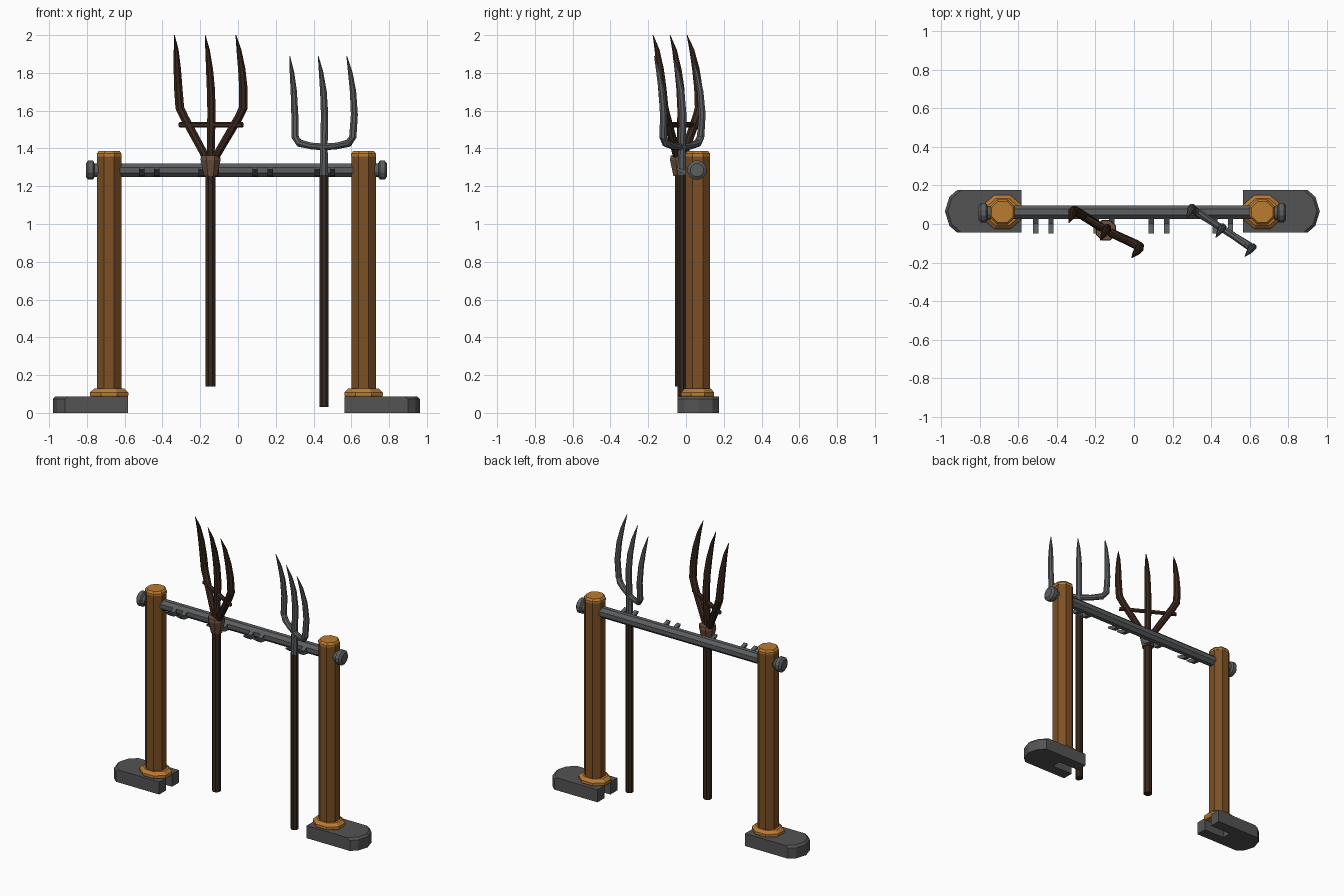
import bpy, bmesh, math
from mathutils import Vector, Matrix

if "Cube" in bpy.data.objects:
    bpy.data.objects.remove(bpy.data.objects["Cube"])


def mat(name, c):
    m = bpy.data.materials.new(name)
    m.diffuse_color = (*c, 1)
    m.use_nodes = True
    m.node_tree.nodes["Principled BSDF"].inputs["Base Color"].default_value = m.diffuse_color
    return m


STONE = mat("dark grey stone", (0.088, 0.088, 0.088))
WOOD = mat("brown wood", (0.205, 0.08, 0.018))
ORANGE = mat("orange end grain", (0.50, 0.20, 0.032))
STEEL = mat("grey steel", (0.105, 0.11, 0.115))
HANDLE = mat("dark handle wood", (0.038, 0.021, 0.013))
BRONZE = mat("dark brown iron", (0.042, 0.02, 0.012))
SOCKET = mat("dull brown socket", (0.15, 0.078, 0.048))


def finish(bm, name, material):
    bmesh.ops.recalc_face_normals(bm, faces=bm.faces)
    me = bpy.data.meshes.new(name)
    bm.to_mesh(me)
    bm.free()
    me.materials.append(material)
    ob = bpy.data.objects.new(name, me)
    bpy.context.collection.objects.link(ob)
    return ob


def tube(name, pts, radii, material, sides=8, ref=(0, 1, 0)):
    """Sweep a polygon along points, one radius per point."""
    bm = bmesh.new()
    pts = [Vector(p) for p in pts]
    rings = []
    for i, p in enumerate(pts):
        t = (pts[min(i + 1, len(pts) - 1)] - pts[max(i - 1, 0)]).normalized()
        u = Vector(ref).cross(t).normalized()
        v = t.cross(u)
        ring = []
        for k in range(sides):
            a = 2 * math.pi * (k + 0.5) / sides
            ring.append(bm.verts.new(p + radii[i] * (math.cos(a) * u + math.sin(a) * v)))
        rings.append(ring)
    for a, b in zip(rings, rings[1:]):
        for k in range(sides):
            j = (k + 1) % sides
            bm.faces.new((a[k], a[j], b[j], b[k]))
    bm.faces.new(rings[0])
    bm.faces.new(rings[-1])
    return finish(bm, name, material)


def lathe(name, x, y, profile, material, sides=8):
    """Upright turned part from (radius, z) pairs."""
    return tube(name, [(x, y, z) for r, z in profile], [r for r, z in profile], material, sides)


def prism(name, outline, vec, material):
    bm = bmesh.new()
    f = bm.faces.new([bm.verts.new(p) for p in outline])
    r = bmesh.ops.extrude_face_region(bm, geom=[f])
    bmesh.ops.translate(bm, vec=vec, verts=[g for g in r["geom"] if isinstance(g, bmesh.types.BMVert)])
    return finish(bm, name, material)


PY, PZ = 0.062, 1.285   # post / rail axis

for side, s, px in (("left", -1, -0.682), ("right", 1, 0.665)):
    # slotted foot: square inner end, rounded outer end
    half = [(0.05, 0.033), (-0.11, 0.033), (-0.11, 0.11), (0.225, 0.11), (0.265, 0.075), (0.288, 0.0)]
    loop = half + [(x, -y) for x, y in reversed(half[:-1])]
    foot = prism(side + "_foot", [(px + s * (x + 0.01), PY + 0.004 + y, 0) for x, y in loop],
                 (0, 0, 0.088), STONE)
    bm = bmesh.new()
    bm.from_mesh(foot.data)
    rim = [e for e in bm.edges if all(v.co.z > 0.08 and s * (v.co.x - px) > 0.2 for v in e.verts)]
    bmesh.ops.bevel(bm, geom=rim, offset=0.014, segments=1, affect='EDGES')
    bm.to_mesh(foot.data)
    bm.free()
    # post with collar and cap
    lathe(side + "_post", px, PY, [(0.07, 0.1), (0.07, 1.36)], WOOD)
    lathe(side + "_cap", px, PY, [(0.071, 1.358), (0.071, 1.372), (0.06, 1.386)], ORANGE)
    collar = lathe(side + "_collar", px, PY, [(0.1, 0.078), (0.11, 0.092), (0.11, 0.108), (0.088, 0.128)], ORANGE)
    for v in collar.data.vertices:
        v.co.y = PY + (v.co.y - PY) * 0.86
    # rail end knob
    tube(side + "_knob", [(px + s * d, PY - 0.004, PZ) for d in (0.06, 0.078, 0.086, 0.112, 0.124)],
         [0.036, 0.038, 0.052, 0.052, 0.036], STEEL, 12, (0, 0, 1))

# rail
tube("rail", [(-0.74, PY, PZ), (0.725, PY, PZ)], [0.038] * 2, STEEL, 8, (0, 0, 1))

# paired hooks along the rail
hook = [(0.05, 1.312), (0.0, 1.285), (-0.05, 1.3), (-0.05, 1.288), (-0.005, 1.258), (0.05, 1.25)]
for i, cx in enumerate((-0.47, -0.155, 0.13, 0.46)):
    for d in (-0.04, 0.04):
        prism(f"hook_{i}_{'a' if d < 0 else 'b'}", [(cx + d - 0.014, y, z) for y, z in hook],
              (0.028, 0, 0), STEEL)


def place(cx, cy, angle, pts):
    """Local fork points (side, forward, z) to world."""
    r = Matrix.Rotation(math.radians(angle), 3, 'Z')
    return [Vector((cx, cy, 0)) + r @ Vector((a, -f, z)) for a, f, z in pts]


# brown fork: splayed tines with a brace
F1 = (-0.145, -0.032, -29)
lathe("brown_fork_handle", F1[0], F1[1], [(0.029, 0.14), (0.029, 1.27)], HANDLE)
lathe("brown_fork_socket", F1[0], F1[1], [(0.038, 1.255), (0.057, 1.34), (0.054, 1.362)], SOCKET)
for n, s in (("left", -1), ("right", 1)):
    tube(f"brown_fork_{n}_tine",
         place(*F1, [(s * 0.02, 0, 1.34), (s * 0.165, -0.01, 1.565), (s * 0.192, -0.01, 1.615), (s * 0.197, -0.002, 1.72),
                     (s * 0.195, 0.012, 1.82), (s * 0.19, 0.033, 1.92), (s * 0.186, 0.06, 2.0)]),
         [0.022, 0.024, 0.025, 0.024, 0.021, 0.014, 0.002], BRONZE)
tube("brown_fork_middle_tine",
     place(*F1, [(0, 0, 1.33), (0, -0.01, 1.6), (0, -0.002, 1.72), (0, 0.012, 1.82), (0, 0.033, 1.92), (0, 0.06, 2.0)]),
     [0.022, 0.024, 0.023, 0.02, 0.013, 0.002], BRONZE)
tube("brown_fork_brace", place(*F1, [(-0.19, -0.006, 1.525), (0.19, -0.006, 1.525)]), [0.015] * 2, BRONZE, 6, (0, 0, 1))

# steel fork: U-shaped head
F2 = (0.455, -0.022, -33)
lathe("steel_fork_handle", F2[0], F2[1], [(0.026, 0.03), (0.026, 1.26)], HANDLE)
lathe("steel_fork_ferrule", F2[0], F2[1], [(0.025, 1.255), (0.021, 1.41)], STEEL)
for n, s in (("left", -1), ("right", 1)):
    tube(f"steel_fork_{n}_tine",
         place(*F2, [(0, 0, 1.408), (s * 0.08, 0, 1.413), (s * 0.155, 0, 1.428), (s * 0.182, 0, 1.46), (s * 0.188, -0.006, 1.58),
                     (s * 0.187, 0.005, 1.7), (s * 0.184, 0.027, 1.8), (s * 0.18, 0.056, 1.89)]),
         [0.019, 0.019, 0.021, 0.021, 0.02, 0.018, 0.013, 0.002], STEEL)
tube("steel_fork_middle_tine",
     place(*F2, [(0, 0, 1.4), (0, -0.006, 1.58), (0, 0.005, 1.7), (0, 0.027, 1.8), (0, 0.056, 1.89)]),
     [0.021, 0.021, 0.019, 0.013, 0.002], STEEL)
